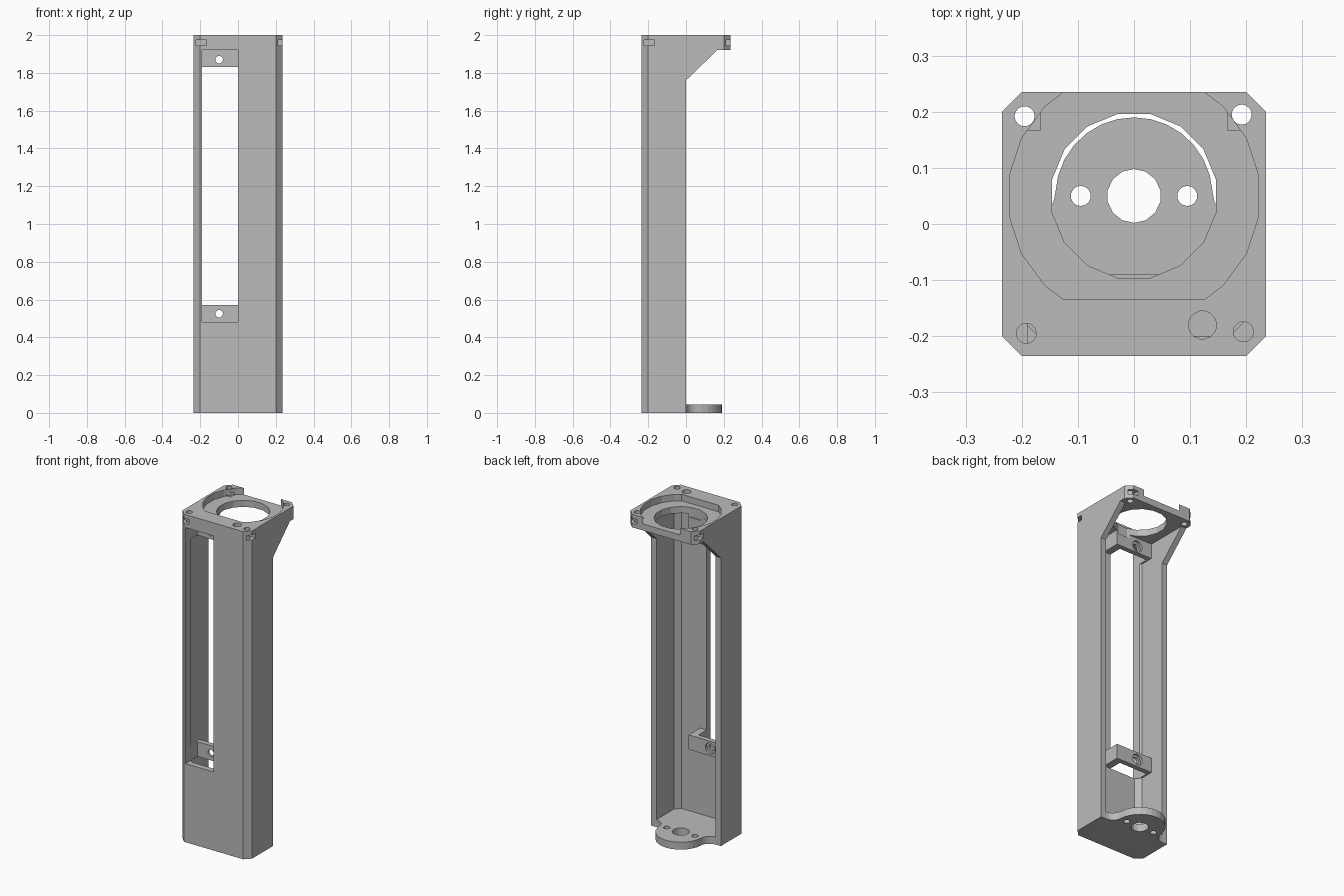
import bpy, bmesh, math
from mathutils import Matrix, Vector

cube = bpy.data.objects.get("Cube")
if cube:
    bpy.data.objects.remove(cube, do_unlink=True)

grey = bpy.data.materials.new("plain_grey")
grey.use_nodes = True
grey.diffuse_color = (0.5, 0.5, 0.5, 1)
grey.node_tree.nodes["Principled BSDF"].inputs["Base Color"].default_value = (0.5, 0.5, 0.5, 1)

# Maps from local (u, v, height) to world for each extrusion axis
AXES = {
    "z": Matrix.Identity(3),
    "x": Matrix(((0, 0, 1), (1, 0, 0), (0, 1, 0))),   # profile in y, z
    "y": Matrix(((0, 1, 0), (0, 0, 1), (1, 0, 0))),   # profile in z, x
}


def prism(name, points, low, high, axis="z", turn=0):
    """Extrude a flat outline along an axis, then turn it about z."""
    bm = bmesh.new()
    face = bm.faces.new([bm.verts.new((u, v, low)) for u, v in points])
    grown = bmesh.ops.extrude_face_region(bm, geom=[face])
    top = [g for g in grown["geom"] if isinstance(g, bmesh.types.BMVert)]
    bmesh.ops.translate(bm, verts=top, vec=Vector((0, 0, high - low)))
    bm.transform((Matrix.Rotation(turn, 3, "Z") @ AXES[axis]).to_4x4())
    bmesh.ops.recalc_face_normals(bm, faces=bm.faces)
    mesh = bpy.data.meshes.new(name)
    bm.to_mesh(mesh)
    bm.free()
    mesh.materials.append(grey)
    obj = bpy.data.objects.new(name, mesh)
    bpy.context.collection.objects.link(obj)
    return obj


def box(name, x0, x1, y0, y1, z0, z1, turn=0):
    return prism(name, [(x0, y0), (x1, y0), (x1, y1), (x0, y1)], z0, z1, turn=turn)


def ring(cx, cy, r, sides=16):
    step = 2 * math.pi / sides
    return [(cx + r * math.cos((i + 0.5) * step), cy + r * math.sin((i + 0.5) * step))
            for i in range(sides)]


def arc(cx, cy, r, start, end, steps):
    return [(cx + r * math.cos(a), cy + r * math.sin(a))
            for a in (start + (end - start) * i / steps for i in range(steps + 1))]


def combine(target, tool, operation="DIFFERENCE"):
    mod = target.modifiers.new("shape", "BOOLEAN")
    mod.operation, mod.solver, mod.object = operation, "EXACT", tool
    bpy.context.view_layer.objects.active = target
    bpy.ops.object.modifier_apply(modifier=mod.name)
    bpy.data.objects.remove(tool, do_unlink=True)


# Full column with chamfered corners
H, C = 0.235, 0.2
body = prism("housing", [(C, -H), (H, -C), (H, C), (C, H), (-C, H), (-H, C), (-H, -C), (-C, -H)], 0, 2)

# Open back with sloping gussets under the top plate
combine(body, prism("back_cut", [(0, -1), (0, 1.76), (0.165, 1.92), (0.4, 1.92), (0.4, -1)], -1, 1, "x"))

# Hollow channel between floor and top plate
W, B = 0.2, 0.17
combine(body, prism("channel_cut", [(-B, -W), (B, -W), (W, -B), (W, 0.4), (-W, 0.4), (-W, -B)], 0.045, 1.92))

# Rounded foot tab blending into the floor
R = 0.06
lean = math.atan2(R - 0.05, 0.2)
right = arc(0.2, R, R, -math.pi / 2, -math.pi + lean, 6)
lobe = arc(0, 0.05, 0.14, lean, math.pi - lean, 14)[1:-1]
left = [(-x, y) for x, y in reversed(right)]
outline = [(-0.2, -0.02), (0.2, -0.02)] + right + lobe + left
combine(body, prism("foot_tab", outline, 0, 0.045), "UNION")
for x, r in ((0, 0.048), (-0.095, 0.018), (0.095, 0.018)):
    combine(body, prism("foot_hole", ring(x, 0.05, r, 14), -0.1, 0.1))

# Brackets behind the front slot
for z in (0.48, 1.83):
    combine(body, box("bracket", -0.215, 0.045, -0.215, -0.09, z, z + 0.09 + (0.01 if z > 1 else 0)), "UNION")
combine(body, box("slot_cut", -0.19, 0, -0.4, -0.12, 0.48, 1.92))
for z in (0.525, 1.87):
    combine(body, prism("screw_hole", ring(z, -0.1, 0.02, 12), -0.15, 0, "y"))
    combine(body, prism("screw_recess", ring(z, -0.1, 0.034, 12), -0.105, 0, "y"))

# Round seat and opening in the top plate
seat = [(x, min(max(y, -0.135), 0.3)) for x, y in ring(0, 0.05, 0.225, 20)]
seat = [p for p in ring(0, 0.05, 0.225, 20) if -0.135 < p[1] < 0.235]
split = next(i for i, p in enumerate(seat) if p[0] < 0)
right_side = sorted([p for p in seat if p[0] > 0], key=lambda p: p[1])
right_side = [(0.125, -0.135)] + right_side + [(0.125, 0.235), (0.125, 0.3)]
seat = right_side + [(-x, y) for x, y in reversed(right_side)]
combine(body, prism("seat_cut", seat, 1.96, 2.1))
combine(body, prism("opening_cut", ring(0, 0.05, 0.149), 1.9, 2.1))
combine(body, prism("cable_hole", ring(0.122, -0.18, 0.025), 1.9, 2.1))

# Corner screw holes and side nut slots, repeated around the centre
for k in range(4):
    turn = k * math.pi / 2
    combine(body, prism("corner_hole", ring(-0.192, -0.195, 0.018, 14), 1.915, 2.1, turn=turn))
    combine(body, box("nut_slot", -0.222, -0.167, -0.3, -0.167, 1.945, 1.975, turn))
